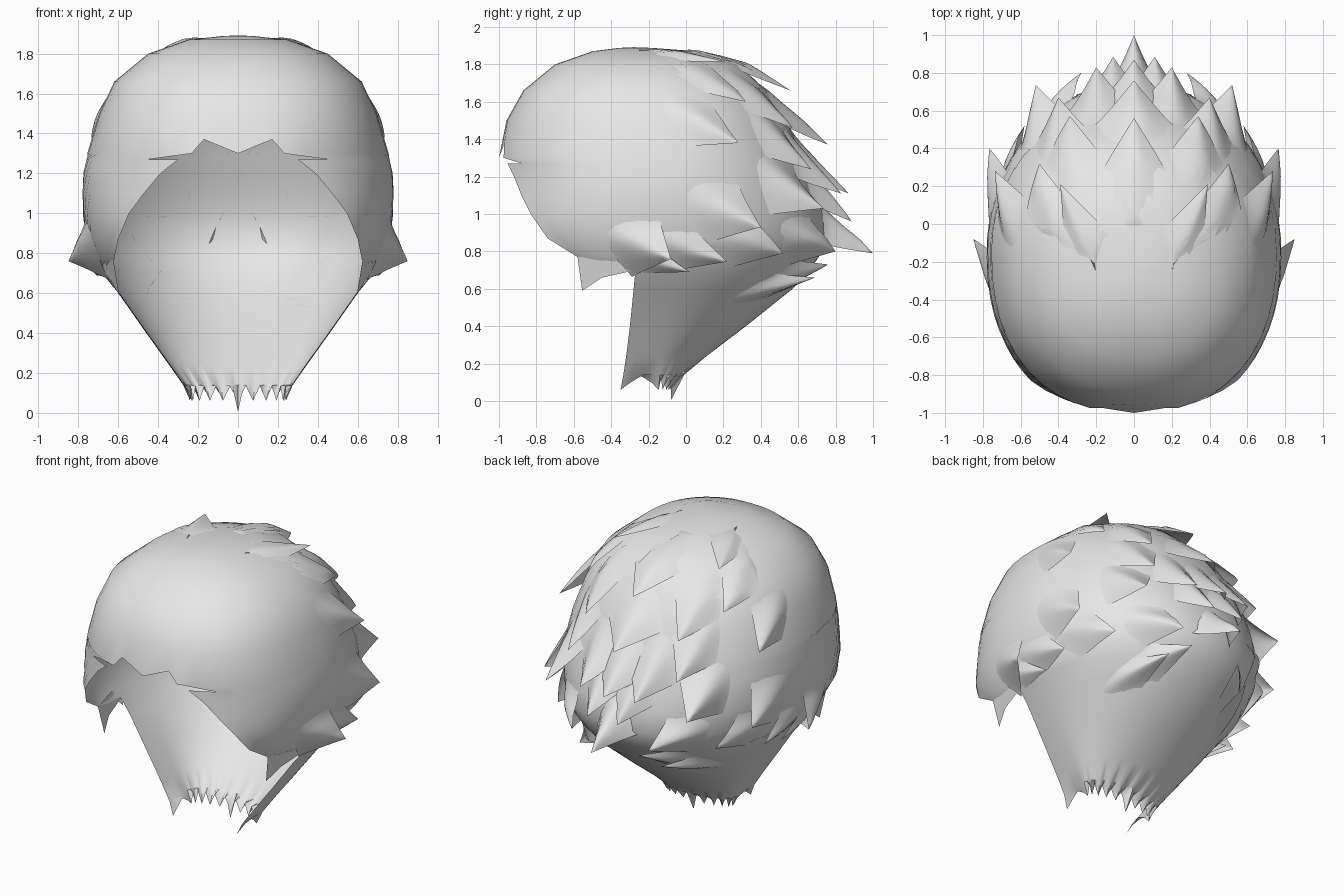
import bpy, bmesh, math
from mathutils import Vector

if "Cube" in bpy.data.objects:
    bpy.data.objects.remove(bpy.data.objects["Cube"])

hair = bpy.data.materials.new("hair grey")
hair.diffuse_color = (0.8, 0.8, 0.8, 1)
hair.use_nodes = True
hair.node_tree.nodes["Principled BSDF"].inputs["Base Color"].default_value = hair.diffuse_color

# Head cross-sections: z, half width, front y, back y, hairline y (None = closed ring)
RINGS = [
    (1.888, .08, -.36, -.18, None), (1.87, .25, -.50, .06, None),
    (1.80, .45, -.70, .28, None), (1.66, .62, -.87, .43, None),
    (1.50, .695, -.96, .54, None), (1.30, .755, -1.0, .63, None),
    (1.27, .76, -1.0, .64, -.955), (1.20, .775, -1.0, .67, -.92),
    (1.10, .78, -1.01, .705, -.88), (1.00, .775, -1.03, .735, -.83),
    (.87, .755, -1.02, .75, -.74), (.77, .715, -.90, .71, -.58),
    (.70, .68, -.85, .66, -.27), (.60, .60, -.80, .57, -.28),
    (.40, .46, -.80, .32, -.30), (.24, .345, -.80, .11, -.32),
    (.14, .275, -.80, -.01, -.335), (.08, .24, -.80, -.08, -.35),
]
FRONT, BACK = 2.3, 2.08      # roundness exponents of the two halves
COLS = 48


def ring_at(z):
    z = min(max(z, RINGS[-1][0]), RINGS[0][0])
    for a, b in zip(RINGS, RINGS[1:]):
        if a[0] >= z >= b[0]:
            f = (a[0] - z) / (a[0] - b[0])
            return [a[i] + (b[i] - a[i]) * f for i in range(4)]


def centre(z):
    return -.15 - .1 * max(0, z - 1.3) / .6


def spow(v, p):
    return math.copysign(abs(v) ** p, v)


def surface(t, z):
    """Point on the head at height z; t = 0 at the back, +-pi at the front."""
    _, w, yf, yb = ring_at(z)
    yc = centre(z)
    e = 2 / (BACK if math.cos(t) > 0 else FRONT)
    c = spow(math.cos(t), e)
    return Vector((w * spow(math.sin(t), e), yc + c * (yb - yc if c > 0 else yc - yf), z))


def angle_of(x, y, z):
    _, w, yf, yb = ring_at(z)
    dy = y - centre(z)
    p = (BACK if dy > 0 else FRONT) / 2
    dy /= (yb - centre(z)) if dy > 0 else (centre(z) - yf)
    return math.atan2(spow(x / w, p), spow(dy, p))


def project(p):
    z = min(p.z, 1.875)
    return surface(angle_of(p.x, p.y, z), z)


def normal_at(t, z):
    du = surface(t + .03, z) - surface(t - .03, z)
    dv = surface(t, min(z + .03, 1.87)) - surface(t, z - .03)
    return du.cross(dv).normalized() * -1


def finish(name, bm):
    me = bpy.data.meshes.new(name)
    bm.to_mesh(me)
    bm.free()
    me.materials.append(hair)
    ob = bpy.data.objects.new(name, me)
    bpy.context.collection.objects.link(ob)
    bpy.context.view_layer.objects.active = ob
    ob.select_set(True)
    bpy.ops.object.shade_smooth_by_angle(angle=math.radians(50))
    ob.select_set(False)
    return ob


def grid(bm, rows, skip=lambda r, c: False):
    vs = [[bm.verts.new(p) for p in row] for row in rows]
    for r in range(len(vs) - 1):
        for c in range(len(vs[0]) - 1):
            if not skip(r, c):
                bm.faces.new((vs[r][c], vs[r][c + 1], vs[r + 1][c + 1], vs[r + 1][c]))


def clean(bm):
    bmesh.ops.remove_doubles(bm, verts=bm.verts, dist=1e-4)
    bmesh.ops.dissolve_degenerate(bm, edges=bm.edges, dist=1e-5)


# Hair cap: open at the face, jagged along the nape
rows = [[Vector((0, -.28, 1.892))] * (COLS + 1)]
for z, w, yf, yb, hl in RINGS:
    yc = centre(z)
    tmax = math.pi
    if hl is not None:
        tmax = math.acos(-((yc - hl) / (yc - yf)) ** (FRONT / 2))
    rows.append([surface(tmax * (2 * j / COLS - 1), z) for j in range(COLS + 1)])
for j, p in enumerate(rows[-1]):
    tooth = abs(j % 4 - 2) / 2
    p.z = .135 - .075 * tooth - (.055 if j == COLS // 2 else 0)
for j in (1, COLS - 1):                    # notches in the fringe
    rows[6][j] = surface(math.copysign(angle_of(.17, -.97, 1.37), j - 2), 1.37)
bm = bmesh.new()
grid(bm, rows, lambda r, c: r == 6 and (c < 2 or c >= COLS - 2))
clean(bm)
finish("hair_cap", bm)


# Pointed locks, all sweeping backwards and down: tip, half width of the root
LOCKS = [
    ((0, .56, 1.66), .19), ((.39, .21, 1.815), .13),
    ((.34, .57, 1.46), .17), ((.50, .32, 1.60), .15),
    ((0, .76, 1.37), .22), ((.735, .28, 1.38), .15),
    ((0, .87, 1.11), .19), ((.20, .83, 1.11), .17),
    ((.52, .735, 1.03), .18), ((.765, .40, .93), .18),
    ((.11, .885, .96), .15), ((.85, -.08, .76), .18),
    ((0, 1.0, .79), .15), ((.28, .80, .80), .15),
    ((.18, .76, .73), .12), ((.58, .52, .79), .15),
    ((.73, .22, .745), .12), ((.71, .02, .69), .09),
    ((.30, .69, .66), .10), ((.40, .67, 1.24), .16),
]
SWEEP = Vector((0, .88, -.47))


def lock(bm, tip, half):
    tip = Vector(tip)
    t0 = angle_of(*tip)
    foot = surface(t0, tip.z)
    n = normal_at(t0, tip.z)
    if n.dot(foot - Vector((0, -.2, 1.1))) < 0:
        n = -n
    along = (SWEEP - n * SWEEP.dot(n)).normalized()
    side = along.cross(n)
    reach = tip - foot
    back = max(.06, .28 - reach.length)
    rows = []
    for i in range(9):
        v = i / 8
        row = []
        for k in range(9):
            u = k / 4 - 1
            # each strand runs over the head from its root, then lifts towards the tip
            run = (back + .24 * (1 - u * u)) * (1 - v)
            p = project(foot - along * run + side * (u * half * (1 - v)))
            row.append(p + reach * v ** 1.4 + n * (.03 * v * (1 - v) * (1 - u * u)))
        rows.append(row)
    # keep faces pointing away from the head
    if (rows[3][7] - rows[3][1]).cross(rows[5][4] - rows[3][4]).dot(n) < 0:
        rows = [r[::-1] for r in rows]
    grid(bm, rows)


bm = bmesh.new()
for tip, half in LOCKS:
    for s in ((1, -1) if tip[0] else (1,)):
        lock(bm, (s * tip[0], tip[1], tip[2]), half)
clean(bm)
finish("hair_locks", bm)

# Sideburn points in front of the ears
bm = bmesh.new()
for s in (1, -1):
    pts = [(.625, -.58, .77), (.595, -.555, .59), (.635, -.45, .66), (.67, -.27, .70), (.685, -.35, .77)]
    vs = [bm.verts.new((s * x, y, z)) for x, y, z in pts]
    bm.faces.new(vs if s > 0 else vs[::-1])
finish("sideburns", bm)
